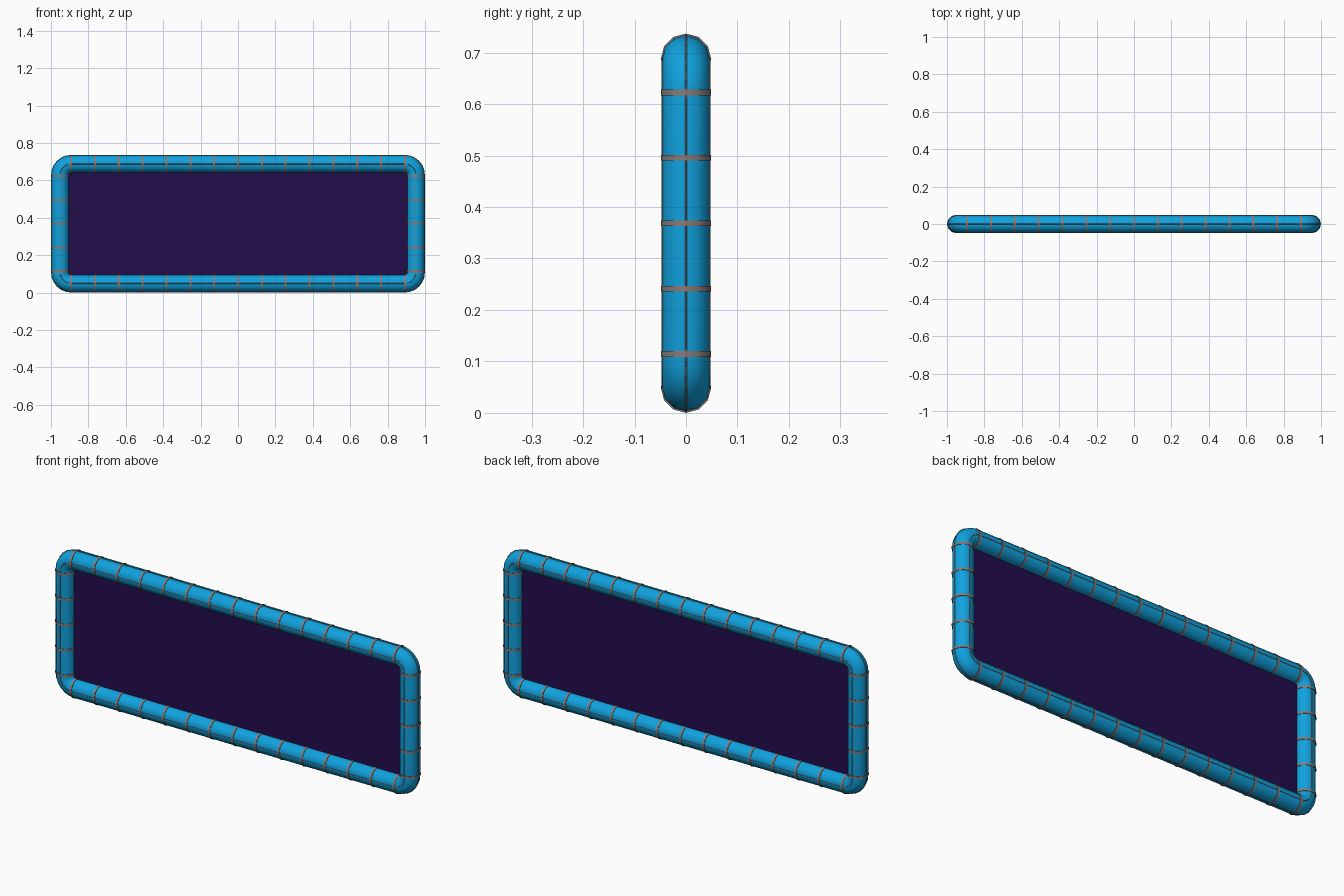
import bpy, bmesh, math
from mathutils import Vector, Matrix

if "Cube" in bpy.data.objects:
    bpy.data.objects.remove(bpy.data.objects["Cube"])

R_TUBE, R_BAND, R_BEND = 0.0465, 0.049, 0.059
HX, HZ = 1 - R_BAND, 0.3685 - R_BAND      # half size of the tube centreline
ZC = 0.3685
SIDES, STEPS = 12, 6


def material(name, rgb):
    m = bpy.data.materials.new(name)
    m.diffuse_color = (*rgb, 1)
    m.use_nodes = True
    m.node_tree.nodes["Principled BSDF"].inputs["Base Color"].default_value = m.diffuse_color
    return m


BLUE = material("bright blue", (0.005, 0.36, 0.73))
GREY = material("warm grey", (0.24, 0.195, 0.18))
PURPLE = material("dark purple", (0.016, 0.004, 0.07))


def make(name, bm, mat, angle=None):
    bmesh.ops.recalc_face_normals(bm, faces=bm.faces[:])
    me = bpy.data.meshes.new(name)
    bm.to_mesh(me)
    bm.free()
    me.materials.append(mat)
    ob = bpy.data.objects.new(name, me)
    bpy.context.collection.objects.link(ob)
    if angle:
        bpy.ops.object.select_all(action='DESELECT')
        ob.select_set(True)
        bpy.context.view_layer.objects.active = ob
        bpy.ops.object.shade_smooth_by_angle(angle=math.radians(angle))
    return ob


def loop_path():
    """Rounded rectangle as (point, outward direction) pairs."""
    path = []
    for q, (sx, sz) in enumerate([(1, 1), (-1, 1), (-1, -1), (1, -1)]):
        c = Vector((sx * (HX - R_BEND), 0, ZC + sz * (HZ - R_BEND)))
        for i in range(STEPS + 1):
            a = (q + i / STEPS) * math.pi / 2
            n = Vector((math.cos(a), 0, math.sin(a)))
            path.append((c + n * R_BEND, n))
    return path


def circle(r, sides, u=0, v=0):
    return [(u + r * math.cos(2 * math.pi * k / sides),
             v + r * math.sin(2 * math.pi * k / sides)) for k in range(sides)]


def sweep(bm, path, section):
    rings = [[bm.verts.new(p + n * u + Vector((0, v, 0))) for u, v in section]
             for p, n in path]
    for i, a in enumerate(rings):
        b = rings[(i + 1) % len(rings)]
        for k in range(len(section)):
            j = (k + 1) % len(section)
            bm.faces.new((a[k], a[j], b[j], b[k]))


path = loop_path()

# Main tube frame
bm = bmesh.new()
sweep(bm, path, circle(R_TUBE, SIDES))
make("tube_frame", bm, BLUE, 50)

# Thin seams running along the outside, front and back of the tube
bm = bmesh.new()
for u, v in [(R_TUBE, 0), (0, R_TUBE), (0, -R_TUBE)]:
    sweep(bm, path, circle(0.0018, 6, u, v))
make("tube_seams", bm, GREY, 70)

# Bands wrapped round the rails and the posts
bm = bmesh.new()


def band(x, z, turn):
    bmesh.ops.create_cone(bm, cap_ends=True, segments=SIDES, radius1=R_BAND,
                          radius2=R_BAND, depth=0.011,
                          matrix=Matrix.Translation((x, 0, z)) @ turn)


for s in (-1, 1):
    for i in range(-7, 8):
        band(i * 0.1275, ZC + s * HZ, Matrix.Rotation(math.pi / 2, 4, 'Y'))
    for i in range(-2, 3):
        band(s * HX, ZC + i * 0.127, Matrix.Identity(4))
make("tube_bands", bm, GREY, 50)

# Dark panel filling the frame
bm = bmesh.new()
bmesh.ops.create_cube(bm, size=1, matrix=Matrix.Translation((0, 0, ZC))
                      @ Matrix.Diagonal((2 * HX - 0.04, 0.006, 2 * HZ - 0.04, 1)))
make("panel", bm, PURPLE)
